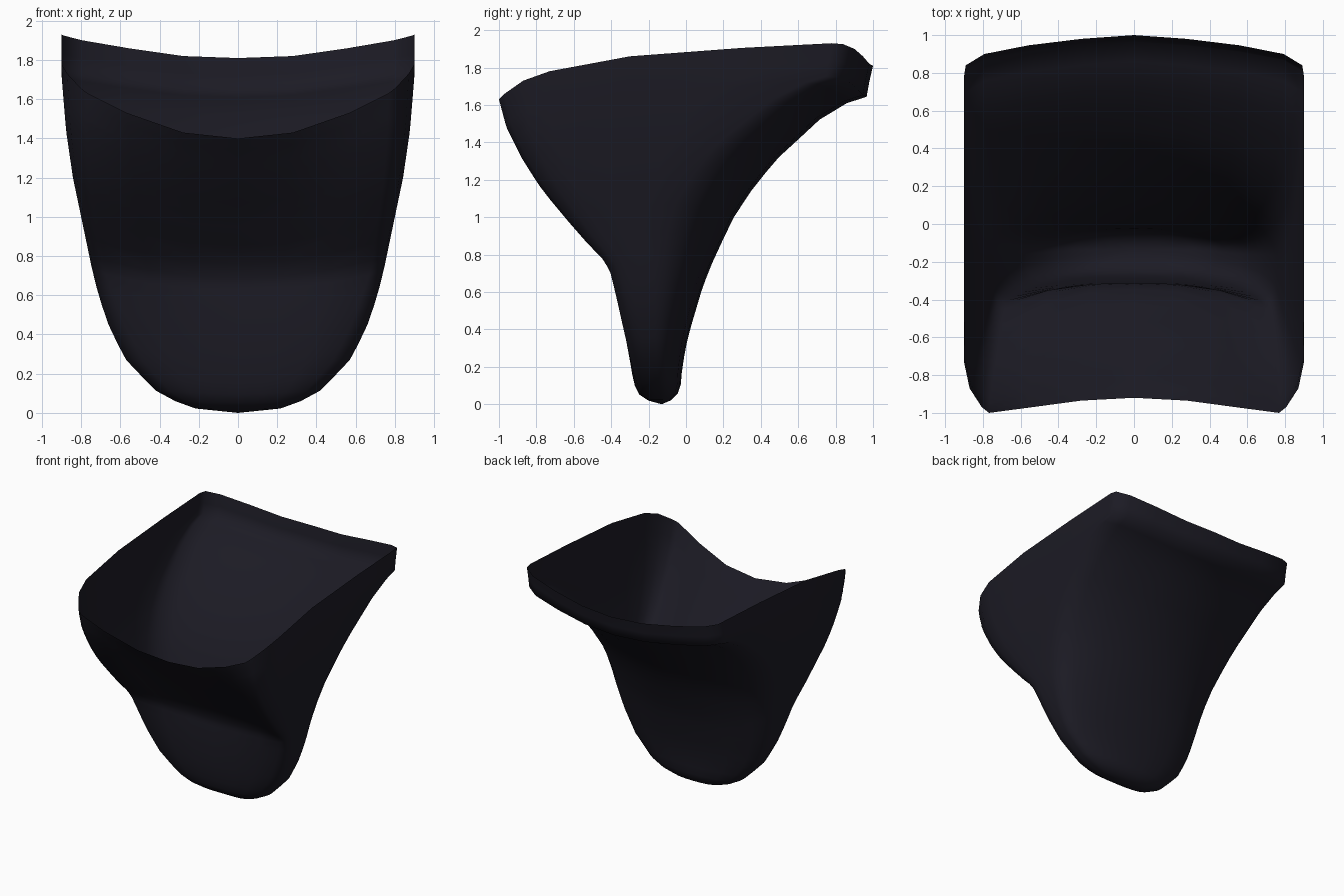
import bpy, bmesh

if "Cube" in bpy.data.objects:
    bpy.data.objects.remove(bpy.data.objects["Cube"])


def lerp(a, b, t):
    return a + (b - a) * t


def curve(points, z):
    """Piecewise linear lookup in (height, value) points."""
    if z <= points[0][0]:
        return points[0][1]
    for (z0, v0), (z1, v1) in zip(points, points[1:]):
        if z <= z1:
            return lerp(v0, v1, (z - z0) / (z1 - z0))
    return points[-1][1]


# Half width, front profile and back profile by height
WIDTH = [(0, 0), (.02, .21), (.06, .32), (.11, .415), (.26, .565), (.42, .65), (.6, .712),
         (.75, .748), (1, .80), (1.2, .842), (1.44, .877), (1.72, .9)]
FRONT = [(0, -.13), (.03, -.24), (.1, -.28), (.2, -.31), (.45, -.36), (.7, -.405),
         (.76, -.43), (.9, -.565), (1.14, -.765), (1.3, -.87), (1.48, -.96), (1.63, -1)]
BACK = [(0, -.13), (.03, -.06), (.08, -.03), (.2, -.02), (.36, .01), (.63, .09),
        (.78, .15), (1.03, .27), (1.17, .37), (1.31, .485), (1.42, .605), (1.55, .745),
        (1.61, .86), (1.64, .965), (1.78, .99), (1.81, 1)]

# Plan sections from front centre round to back centre:
# share of the half width, share of the depth
U_LOW = [0, .3, .6, .82, .92, .98, 1, 1, 1, .995, .96, .85, .6, .3, 0]
K_LOW = [0, 0, .03, .1, .2, .32, .42, .5, .56, .62, .70, .81, .93, .982, 1]
U_MID = [0, .31, .62, .91, .965, .99, 1, 1, 1, .99, .94, .84, .59, .3, 0]
K_MID = [.165, .155, .1, 0, .025, .09, .18, .33, .47, .58, .71, .815, .925, .982, 1]
U_RIM = [0, .32, .64, .86, .9, .967, 1, 1, 1, 1, .99, .88, .62, .31, 0]
K_RIM = [0, 0, 0, 0, .015, .065, .135, .35, .65, .89, .92, .95, .973, .99, 1]
Z_RIM = [1.40, 1.43, 1.53, 1.63, 1.66, 1.73, 1.78, 1.86, 1.905, 1.93, 1.925, 1.90, 1.86, 1.82, 1.81]
COLS = len(U_RIM)

LOWER = [.03, .08, .15, .24, .36, .47, .6, .73, .86, .96, 1]
UPPER = [.05, .15, .27, .4, .48, .56, .65, .74, .82, .85, .92, 1]


def crease_height(c):
    u = U_MID[c]
    return .65 + .1 * u * u if c < 7 else .70 + .05 * u * u


def lower_point(c, s):
    u, k = lerp(U_LOW[c], U_MID[c], s), lerp(K_LOW[c], K_MID[c], s)
    z = s * crease_height(c)
    return u * curve(WIDTH, z), lerp(curve(FRONT, z), curve(BACK, s * .70), k), z


def upper_point(c, v):
    # the back reaches its rim section already at the lip
    t = min(1, v / .85) if c > 7 else v
    u, k = lerp(U_MID[c], U_RIM[c], t), lerp(K_MID[c], K_RIM[c], t)
    z = lerp(crease_height(c), Z_RIM[c], v)
    return u * curve(WIDTH, z), lerp(curve(FRONT, z), curve(BACK, lerp(.70, 1.81, v)), k), z


# Half of the open shell, lofted from the bottom tip to the rim
bm = bmesh.new()
rows = [[bm.verts.new(lower_point(c, s)) for c in range(COLS)] for s in LOWER]
rows += [[bm.verts.new(upper_point(c, v)) for c in range(COLS)] for v in UPPER]
tip = bm.verts.new((0, -.13, 0))
for c in range(COLS - 1):
    bm.faces.new((tip, rows[0][c + 1], rows[0][c]))
    for a, b in zip(rows, rows[1:]):
        bm.faces.new((a[c], a[c + 1], b[c + 1], b[c]))
for f in bm.faces:
    f.smooth = True
mesh = bpy.data.meshes.new("open_shell")
bm.to_mesh(mesh)
bm.free()

shell = bpy.data.objects.new("open_shell", mesh)
bpy.context.collection.objects.link(shell)
mirror = shell.modifiers.new("mirror", 'MIRROR')
mirror.use_clip = True
mirror.merge_threshold = .001

# Dark navy colour
navy = bpy.data.materials.new("dark navy")
navy.diffuse_color = (.0115, .0108, .0178, 1)
navy.use_nodes = True
navy.node_tree.nodes["Principled BSDF"].inputs["Base Color"].default_value = navy.diffuse_color
mesh.materials.append(navy)
